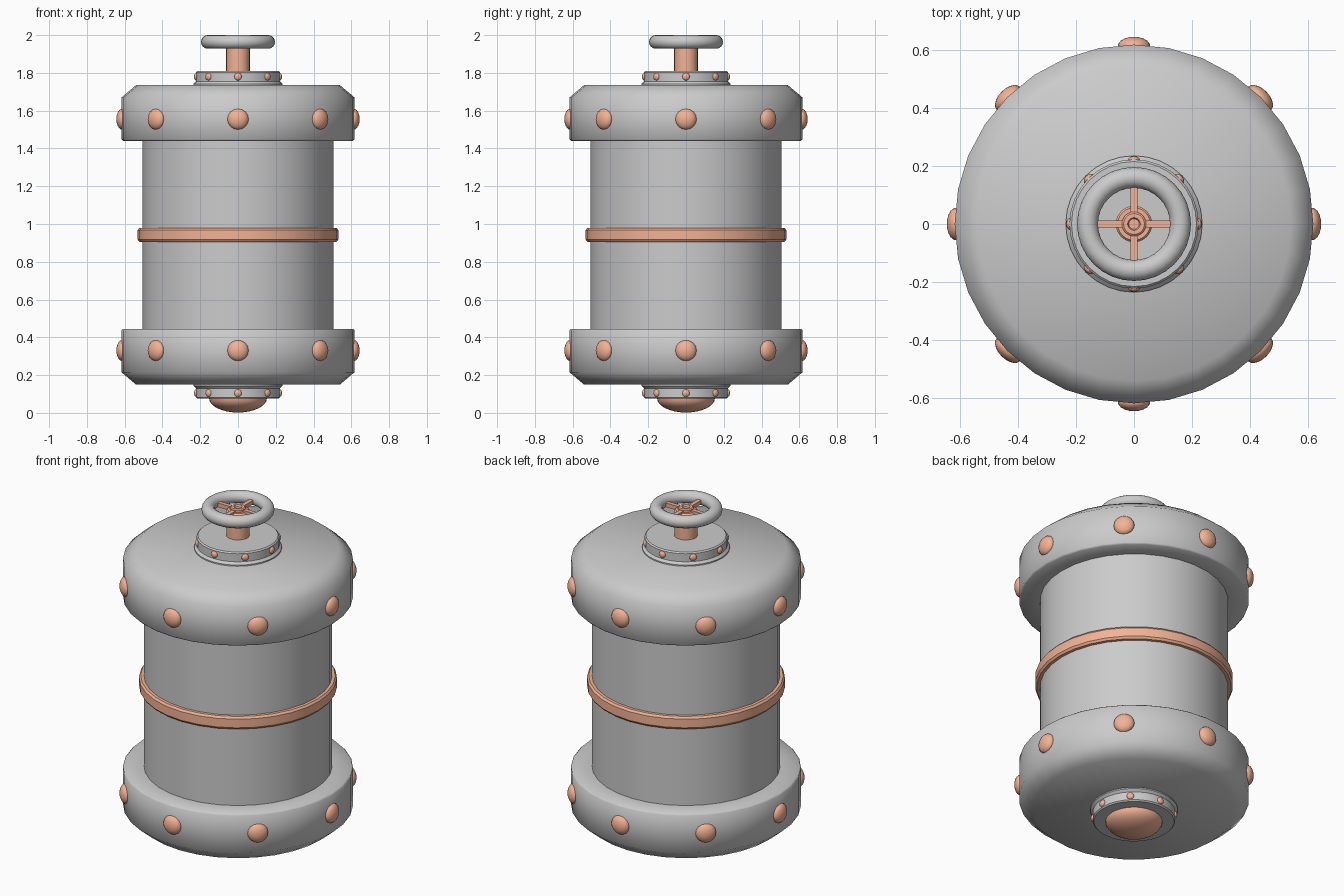
import bpy, bmesh, math
from mathutils import Matrix, Vector

if "Cube" in bpy.data.objects:
    bpy.data.objects.remove(bpy.data.objects["Cube"])

copper = bpy.data.materials.new("copper")
copper.diffuse_color = (0.9, 0.45, 0.3, 1)
copper.use_nodes = True
copper.node_tree.nodes["Principled BSDF"].inputs["Base Color"].default_value = copper.diffuse_color
MIRROR = 1.885  # z + mirrored z of the two end assemblies


def finish(name, bm, mat=None, angle=35):
    me = bpy.data.meshes.new(name)
    bm.to_mesh(me)
    bm.free()
    for p in me.polygons:
        p.use_smooth = True
    me.set_sharp_from_angle(angle=math.radians(angle))
    if mat:
        me.materials.append(mat)
    ob = bpy.data.objects.new(name, me)
    bpy.context.collection.objects.link(ob)
    return ob


def lathe(name, profile, mat=None, segs=32, angle=35, closed=False):
    """Spin an (r, z) profile, listed bottom to top, around z."""
    bm = bmesh.new()
    rings = []
    for r, z in profile:
        if r == 0:
            rings.append([bm.verts.new((0, 0, z))] * segs)
        else:
            rings.append([bm.verts.new((r * math.cos(2 * math.pi * i / segs),
                                        r * math.sin(2 * math.pi * i / segs), z))
                          for i in range(segs)])
    pairs = list(zip(rings, rings[1:]))
    if closed:
        pairs.append((rings[-1], rings[0]))
    for lo, hi in pairs:
        for i in range(segs):
            j = (i + 1) % segs
            bm.faces.new(list(dict.fromkeys((lo[i], lo[j], hi[j], hi[i]))))
    return finish(name, bm, mat, angle)


def flip(profile):
    return [(r, MIRROR - z) for r, z in reversed(profile)]


def rivets(name, radius, z, size, depth):
    """Ring of eight flattened domes."""
    bm = bmesh.new()
    for k in range(8):
        m = (Matrix.Rotation(k * math.pi / 4, 4, 'Z')
             @ Matrix.Translation((radius, 0, z))
             @ Matrix.Diagonal((depth, size, size, 1))
             @ Matrix.Rotation(math.pi / 2, 4, 'Y'))
        bmesh.ops.create_uvsphere(bm, u_segments=16, v_segments=10, radius=1, matrix=m)
    finish(name, bm, copper, 60)


# Barrel and its middle band
lathe("barrel_body", [(0.505, 0.42), (0.505, 1.46)])
lathe("middle_band", [(0.50, 0.905), (0.522, 0.905), (0.531, 0.917), (0.531, 0.968),
                      (0.522, 0.98), (0.50, 0.98)], copper, closed=True)

# End caps, collars and rivets, mirrored top to bottom
cap = [(0.50, 1.44), (0.609, 1.44), (0.617, 1.448), (0.617, 1.67), (0.54, 1.735), (0, 1.735)]
collar = [(0.235, 1.73), (0.235, 1.742), (0.222, 1.755), (0.222, 1.803), (0.215, 1.81), (0, 1.81)]
for side, shape, z in (("top", lambda p: p, lambda v: v),
                       ("bottom", flip, lambda v: MIRROR - v)):
    lathe(side + "_cap", shape(cap), angle=52)
    lathe(side + "_collar", shape(collar))
    rivets(side + "_cap_rivets", 0.612, z(1.555), 0.056, 0.032)
    rivets(side + "_collar_rivets", 0.221, z(1.78), 0.02, 0.012)

# Dome under the bottom collar
dome = [(0.153 * math.sin(a), 0.077 - 0.075 * math.cos(a))
        for a in (k * math.pi / 16 for k in range(9))]
dome[0] = (0, dome[0][1])
lathe("bottom_dome", dome, copper)

# Valve stem with stepped hub and nut socket
lathe("valve_stem", [(0.0625, 1.80), (0.0625, 1.955), (0.056, 1.963), (0.042, 1.963),
                     (0.042, 1.975), (0.036, 1.98), (0.022, 1.98), (0.018, 1.97), (0, 1.97)],
      copper, 24)

# Hand wheel rim
rim = [(0.16 + 0.036 * math.cos(a), 1.964 + 0.036 * math.sin(a))
       for a in (2 * math.pi * k / 16 for k in range(16))]
lathe("wheel_rim", rim, closed=True)

# Hand wheel spokes
bm = bmesh.new()
for k in range(4):
    m = (Matrix.Rotation(k * math.pi / 2, 4, 'Z') @ Matrix.Translation((0.09, 0, 1.96))
         @ Matrix.Diagonal((0.10, 0.024, 0.024, 1)))
    bmesh.ops.create_cube(bm, size=1, matrix=m)
finish("wheel_spokes", bm, copper)
